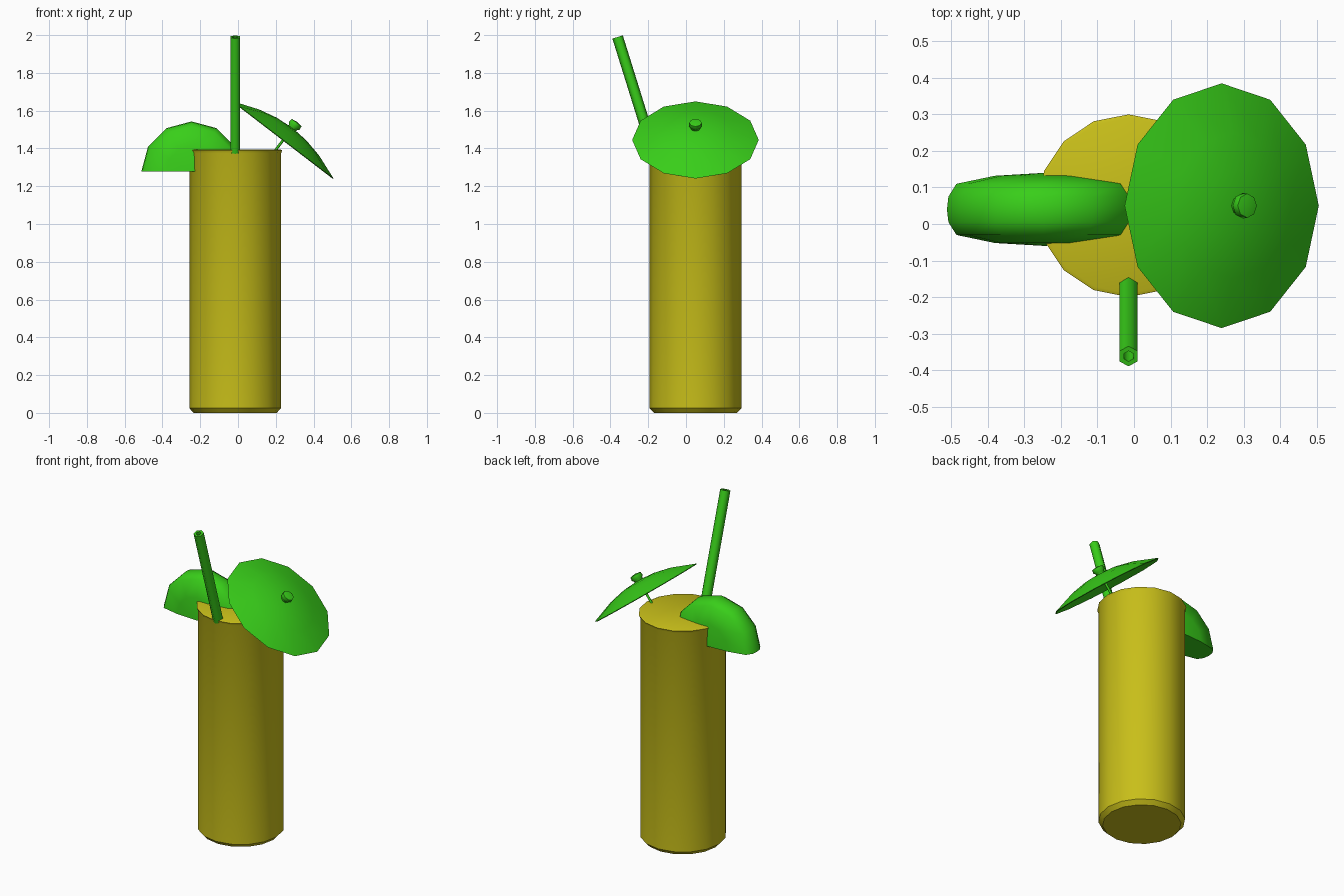
import bpy, bmesh, math
from mathutils import Matrix, Vector

if "Cube" in bpy.data.objects:
    bpy.data.objects.remove(bpy.data.objects["Cube"])


def material(name, rgb):
    m = bpy.data.materials.new(name)
    m.diffuse_color = (*rgb, 1)
    m.use_nodes = True
    m.node_tree.nodes["Principled BSDF"].inputs["Base Color"].default_value = m.diffuse_color
    return m


GREEN = material("green", (0.04, 0.62, 0.01))
YELLOW = material("yellow", (0.58, 0.52, 0.01))


def lathe(name, profile, sides, mat, origin, axis=(0, 0, 1),
          angle=35, cut_z=None, closed=False):
    """Revolve (radius, height) points about an axis through origin."""
    bm = bmesh.new()
    rings = []
    for r, h in profile:
        if r < 1e-6:
            rings.append([bm.verts.new((0, 0, h))] * sides)
        else:
            rings.append([bm.verts.new((r * math.cos(math.tau * i / sides),
                                        r * math.sin(math.tau * i / sides), h))
                          for i in range(sides)])
    pairs = list(zip(rings, rings[1:]))
    if closed:
        pairs.append((rings[-1], rings[0]))
    for a, b in pairs:
        for i in range(sides):
            j = (i + 1) % sides
            bm.faces.new(list(dict.fromkeys((a[i], a[j], b[j], b[i]))))
    # local Y stays in the plane at right angles to the tilt
    axis = Vector(axis).normalized()
    side = Vector((0, 1, 0)) if abs(axis.y) < 1e-6 else Vector((-1, 0, 0))
    rot = Matrix((side.cross(axis), side, axis)).transposed().to_4x4()
    bm.transform(Matrix.Translation(origin) @ rot)
    if cut_z is not None:
        geom = bm.verts[:] + bm.edges[:] + bm.faces[:]
        bmesh.ops.bisect_plane(bm, geom=geom, dist=1e-5, plane_co=(0, 0, cut_z),
                               plane_no=(0, 0, 1), clear_inner=True)
        bmesh.ops.holes_fill(bm, edges=[e for e in bm.edges if e.is_boundary], sides=0)
    bmesh.ops.recalc_face_normals(bm, faces=bm.faces)
    me = bpy.data.meshes.new(name)
    bm.to_mesh(me)
    bm.free()
    ob = bpy.data.objects.new(name, me)
    bpy.context.collection.objects.link(ob)
    me.materials.append(mat)
    bpy.ops.object.select_all(action='DESELECT')
    ob.select_set(True)
    bpy.context.view_layer.objects.active = ob
    bpy.ops.object.shade_smooth_by_angle(angle=math.radians(angle))
    return ob


# Tall filled glass with a chamfered foot and slight lip
lathe("glass", [(0, 0), (0.22, 0), (0.243, 0.025), (0.243, 1.375),
                (0.25, 1.39), (0.24, 1.395), (0, 1.39)],
      16, YELLOW, (-0.015, 0.05, 0))

# Hollow leaning straw
foot, tip = Vector((-0.015, -0.172, 1.38)), Vector((-0.015, -0.362, 1.99))
lathe("straw", [(0.029, 0), (0.029, (tip - foot).length),
                (0.015, (tip - foot).length), (0.015, 0)],
      6, GREEN, foot, tip - foot, angle=65, closed=True)

# Half slice of fruit resting on the rim
half = [(0.266, 0), (0.262, 0.035), (0.24, 0.07), (0.135, 0.092), (0, 0.1)]
lathe("fruit_slice", [(r, -h) for r, h in half[:0:-1]] + half,
      12, GREEN, (-0.246, 0.04, 1.277), (0, 1, 0), angle=50, cut_z=1.277)

# Tilted paper umbrella: canopy, bead and stick on one axis
tilt = math.radians(37.5)
axis = Vector((math.sin(tilt), 0, math.cos(tilt)))
hub = Vector((0.24, 0.05, 1.445))
lathe("umbrella_canopy", [(0, 0.08), (0.1, 0.072), (0.2, 0.05), (0.335, 0),
                          (0.33, -0.004), (0.2, 0.04), (0.1, 0.062), (0, 0.07)],
      12, GREEN, hub, axis)
lathe("umbrella_bead", [(0, 0.06), (0.026, 0.06), (0.026, 0.085), (0.035, 0.095),
                        (0.033, 0.115), (0, 0.121)], 8, GREEN, hub, axis, angle=60)
lathe("umbrella_stick", [(0, -0.12), (0.007, -0.12), (0.007, 0.07), (0, 0.07)],
      6, GREEN, hub, axis, angle=65)
